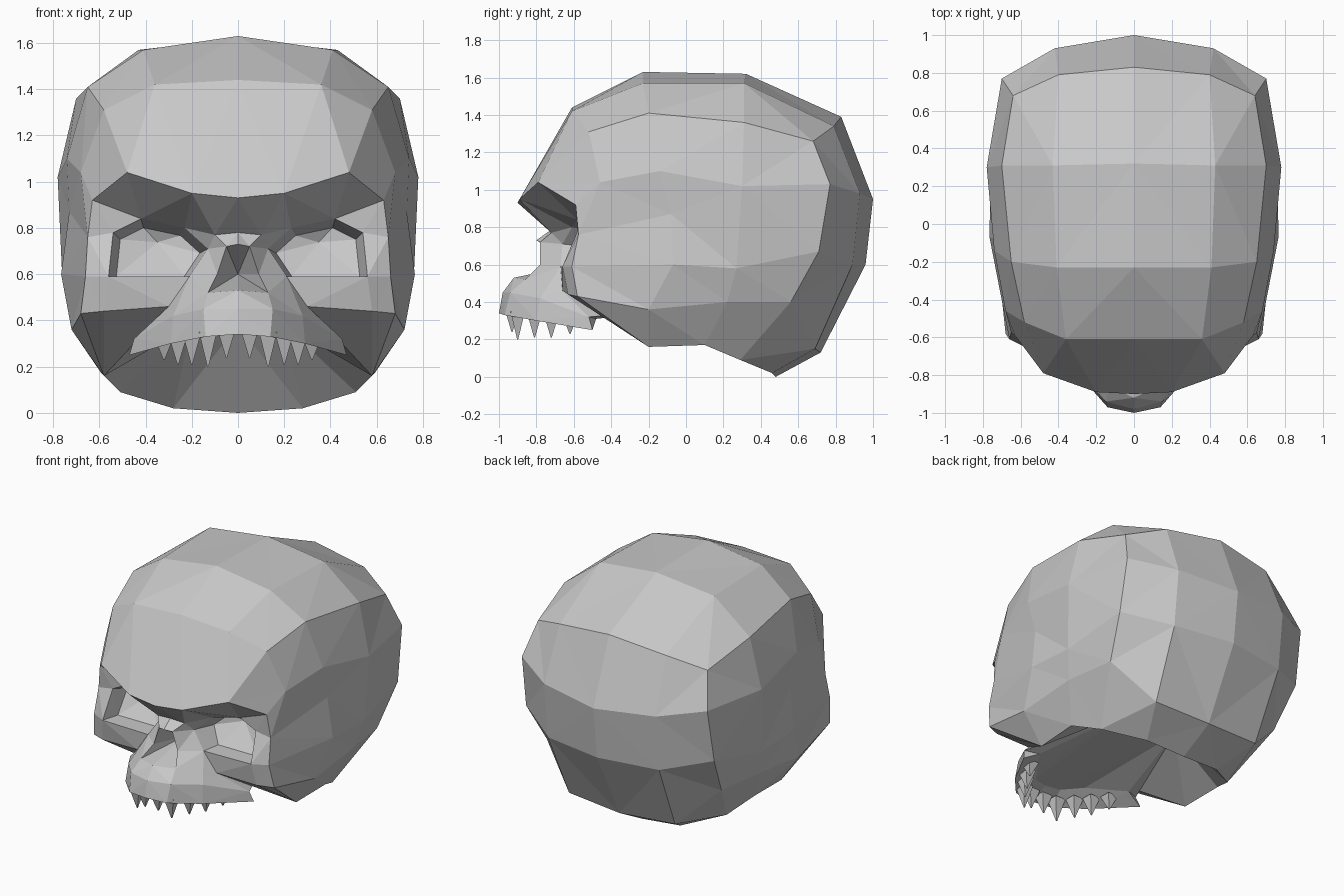
import bpy
import bmesh
from math import pi
from mathutils import Matrix, Vector

cube = bpy.data.objects.get("Cube")
if cube:
    bpy.data.objects.remove(cube, do_unlink=True)

bone = bpy.data.materials.new("bone_grey")
bone.use_nodes = True
colour = (0.58, 0.58, 0.58, 1)
bone.diffuse_color = colour
bone.node_tree.nodes["Principled BSDF"].inputs["Base Color"].default_value = colour

points = {}
faces = []


def finish(bm, name):
    """Turn a bmesh into a flat shaded object."""
    mesh = bpy.data.meshes.new(name)
    bm.to_mesh(mesh)
    bm.free()
    mesh.materials.append(bone)
    obj = bpy.data.objects.new(name, mesh)
    bpy.context.scene.collection.objects.link(obj)


def add_row(letter, row):
    for number, point in enumerate(row):
        points[f"{letter}{number}"] = Vector(point)


def add_points(**named):
    for name, point in named.items():
        points[name] = Vector(point)


def add_faces(*corners):
    for names in corners:
        faces.append(names.split())


# Cranium: three profiles running from the brow over the top to the base
add_row("c", [(0, -.9, .93), (0, -.61, 1.44), (0, -.23, 1.63), (0, .32, 1.62), (0, .83, 1.39),
              (0, 1, .95), (0, .96, .6), (0, .72, .13), (0, .48, 0)])
add_row("i", [(.2, -.89, .95), (.36, -.61, 1.42), (.41, -.23, 1.57), (.43, .31, 1.57), (.4, .79, 1.34),
              (.42, .93, .98), (.42, .89, .6), (.4, .69, .15), (.28, .46, .02)])
add_row("e", [(.48, -.79, 1.04), (.58, -.52, 1.31), (.65, -.2, 1.41), (.7, .31, 1.36), (.64, .68, 1.26),
              (.7, .77, 1.03), (.71, .71, .67), (.66, .56, .4), (.51, .29, .09)])
for left, right in ("ci", "ie"):
    for n in range(8):
        faces.append([f"{left}{n}", f"{left}{n + 1}", f"{right}{n + 1}", f"{right}{n}"])

# Temples and sides of the head
add_points(temple_top=(.63, -.59, .92), temple_up=(.68, -.46, 1.04),
           side_top=(.74, -.14, 1.1), side_back=(.78, .3, 1.02),
           temple=(.65, -.575, .76), side_mid=(.73, -.08, .87),
           temple_low=(.66, -.61, .59), ear=(.765, -.07, .6), ear_back=(.76, .27, .58),
           cheek_back=(.68, -.58, .43), jaw=(.72, -.2, .36), jaw_back=(.71, .22, .4))
add_points(base_front=(.58, -.2, .16), base_side=(.59, .1, .17),
           base_mid=(0, .2, .38), base_in=(.2, .15, .38))
add_faces("e0 e1 temple_up temple_top",
          "e1 e2 side_top temple_up",
          "e2 e3 side_back side_top",
          "e3 e4 side_back",
          "e4 e5 side_back",
          "e5 e6 ear_back side_back",
          "e6 e7 jaw_back ear_back",
          "e7 e8 base_side jaw_back")
add_faces("temple_top temple_up side_mid temple",
          "temple_up side_top side_mid",
          "side_top side_back side_mid",
          "side_mid side_back ear_back ear",
          "temple side_mid ear temple_low",
          "temple_low ear jaw cheek_back",
          "ear ear_back jaw_back jaw",
          "cheek_back jaw base_front",
          "jaw jaw_back base_side base_front")

# Hollow base of the skull
add_faces("c8 i8 base_in base_mid",
          "i8 e8 base_in",
          "e8 base_side base_in",
          "base_side base_front base_in",
          "cheek_back base_front cheek",
          "cheek base_front cheek_in",
          "base_front base_in cheek_in")

# Eye socket rim, cheek and nose
add_points(bridge=(0, -.73, .78), bridge_side=(.1, -.72, .77),
           eye_in=(.13, -.66, .71), eye_up=(.23, -.61, .8), eye_top=(.42, -.58, .84),
           eye_out=(.54, -.58, .78), eye_corner=(.56, -.66, .59), eye_low=(.21, -.67, .59),
           cheek=(.58, -.63, .44), cheek_in=(.3, -.66, .46))
add_points(nose_top=(0, -.8, .73), nose_up=(.05, -.78, .72), nose_side=(.09, -.78, .6),
           nose_low=(.13, -.86, .52), nose_tip=(0, -.92, .53), nose_deep=(0, -.58, .6))
add_faces("c0 i0 bridge_side bridge",
          "i0 eye_up eye_in bridge_side",
          "i0 e0 eye_top eye_up",
          "e0 temple_top eye_out eye_top",
          "temple_top temple eye_out",
          "temple temple_low eye_corner eye_out",
          "temple_low cheek_back cheek eye_corner",
          "eye_corner cheek cheek_in eye_low")
add_faces("bridge bridge_side nose_up nose_top",
          "bridge_side eye_in nose_up",
          "eye_in eye_low nose_side nose_up",
          "nose_side eye_low nose_low",
          "eye_low gum_side nose_low",
          "eye_low cheek_in gum_side",
          "nose_low gum_side gum_front",
          "nose_tip nose_low gum_front gum_mid",
          "cheek_in gum_back gum_side",
          "cheek_in base_in gum_back")
add_faces("nose_top nose_up nose_deep",
          "nose_up nose_side nose_deep",
          "nose_side nose_low nose_deep",
          "nose_low nose_tip nose_deep")

# Upper jaw and roof of the mouth
add_points(gum_mid=(0, -.98, .45), gum_front=(.15, -.94, .45),
           gum_side=(.28, -.78, .42), gum_back=(.45, -.52, .32),
           lip_mid=(0, -1, .34), lip_front=(.14, -.97, .33),
           lip_side=(.29, -.8, .3), lip_back=(.47, -.5, .25),
           roof_mid=(0, -.85, .38), roof_front=(.1, -.83, .38),
           roof_side=(.19, -.7, .37), roof_back=(.36, -.48, .31))
for a, b in (("mid", "front"), ("front", "side"), ("side", "back")):
    add_faces(f"gum_{a} gum_{b} lip_{b} lip_{a}", f"lip_{a} lip_{b} roof_{b} roof_{a}")
add_faces("gum_back lip_back roof_back base_in",
          "roof_mid roof_front base_in base_mid",
          "roof_front roof_side roof_back base_in")

# Eye socket: the rim pushed back and shrunk, closed by a hollow rear wall
rim = ["eye_in", "eye_up", "eye_top", "eye_out", "eye_corner", "eye_low"]
centre = sum((points[name] for name in rim), Vector((0, 0, 0))) / len(rim)
for name in rim:
    deep = centre + (points[name] - centre) * .84
    deep.y = -.48 + (deep.z - .74) * .5
    deep.z -= .02
    points["deep_" + name] = deep
points["eye_hollow"] = Vector((centre.x, -.42, centre.z + .02))
for a, b in zip(rim, rim[1:] + rim[:1]):
    add_faces(f"{a} {b} deep_{b} deep_{a}", f"deep_{a} deep_{b} eye_hollow")

# Both halves share the vertices on the middle line
bm = bmesh.new()
verts = {}


def vertex(name, sign):
    p = points[name]
    key = (name, sign if p.x else 0)
    if key not in verts:
        verts[key] = bm.verts.new((p.x * sign, p.y, p.z))
    return verts[key]


for sign in (1, -1):
    for names in faces:
        bm.faces.new([vertex(name, sign) for name in names])
bmesh.ops.triangulate(bm, faces=bm.faces[:])
bmesh.ops.recalc_face_normals(bm, faces=bm.faces[:])
finish(bm, "skull")

# Teeth: four sided spikes along the upper jaw
bm = bmesh.new()
for x, y, tip, top in ((.05, -.93, .24, .36), (.13, -.9, .2, .35), (.2, -.81, .21, .34),
                       (.26, -.72, .21, .33), (.32, -.62, .23, .32)):
    for sign in (1, -1):
        place = Matrix.Translation((x * sign, y, (top + tip) / 2)) @ Matrix.Rotation(pi / 4, 4, "Z")
        bmesh.ops.create_cone(bm, cap_ends=True, segments=4, radius1=.004, radius2=.055,
                              depth=top - tip, matrix=place)
finish(bm, "teeth")
